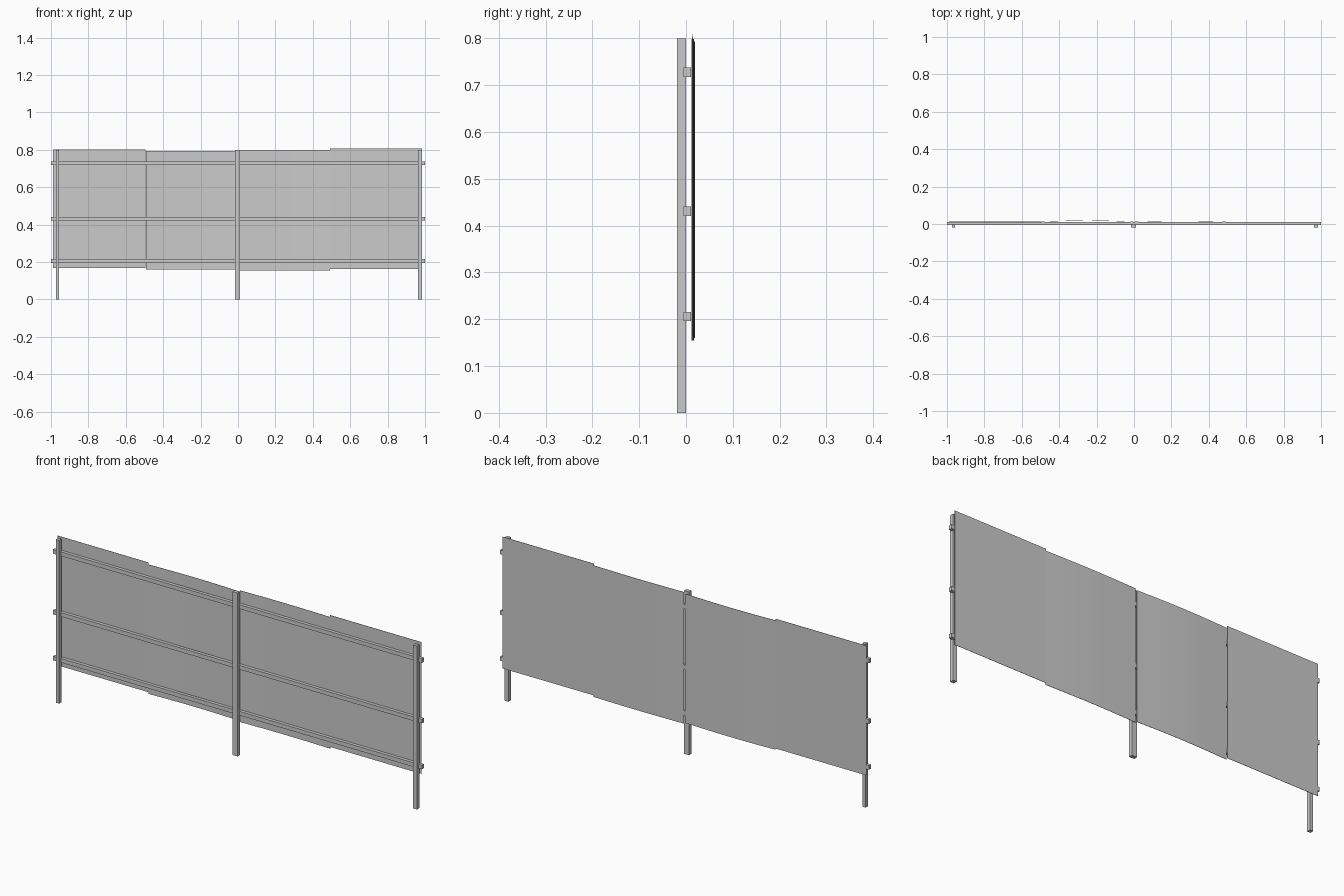
import bpy
import bmesh
import math

default = bpy.data.objects.get("Cube")
if default:
    bpy.data.objects.remove(default, do_unlink=True)

grey = bpy.data.materials.new("plain_grey")
grey.use_nodes = True
COLOUR = (0.6, 0.6, 0.6, 1.0)
grey.diffuse_color = COLOUR
grey.node_tree.nodes["Principled BSDF"].inputs["Base Color"].default_value = COLOUR


def add_object(name, bm):
    mesh = bpy.data.meshes.new(name)
    bm.to_mesh(mesh)
    bm.free()
    mesh.materials.append(grey)
    obj = bpy.data.objects.new(name, mesh)
    bpy.context.collection.objects.link(obj)
    return obj


def make_box(name, low, high):
    bm = bmesh.new()
    bmesh.ops.create_cube(bm, size=1)
    for v in bm.verts:
        v.co = [a + (b - a) * (c + 0.5) for a, b, c in zip(low, high, v.co)]
    return add_object(name, bm)


def make_panel(name, x0, x1, z0, z1, y, bow, segments=12, thickness=0.0015):
    """Thin upright sheet that bulges slightly toward the back."""
    bm = bmesh.new()
    rings = []
    for i in range(segments + 1):
        t = i / segments
        x = x0 + (x1 - x0) * t
        front = y + bow * math.sin(math.pi * t)
        back = front + thickness
        rings.append([bm.verts.new((x, *p)) for p in
                      ((front, z0), (back, z0), (back, z1), (front, z1))])
    for a, b in zip(rings, rings[1:]):
        for k in range(4):
            n = (k + 1) % 4
            bm.faces.new((a[k], a[n], b[n], b[k]))
    bm.faces.new(rings[0])
    bm.faces.new(rings[-1])
    bmesh.ops.recalc_face_normals(bm, faces=bm.faces)
    return add_object(name, bm)


# Posts, standing in front of the rails
for name, x, width in (("right_post", -0.965, 0.018),
                       ("middle_post", -0.003, 0.027),
                       ("left_post", 0.973, 0.02)):
    make_box(name, (x - width / 2, -0.019, 0), (x + width / 2, 0, 0.8))

# Horizontal rails
for name, z in (("bottom_rail", 0.206), ("middle_rail", 0.431), ("top_rail", 0.728)):
    make_box(name, (-1, -0.005, z - 0.01), (1, 0.011, z + 0.01))

# Sheet panels, unevenly hung behind the rails
make_panel("right_panel", -0.988, -0.495, 0.167, 0.802, 0.0135, 0)
make_panel("middle_right_panel", -0.493, -0.005, 0.16, 0.793, 0.0115, 0.006)
make_panel("middle_left_panel", 0.002, 0.491, 0.155, 0.799, 0.0115, 0.004)
make_panel("left_panel", 0.491, 0.985, 0.163, 0.808, 0.0125, 0)
